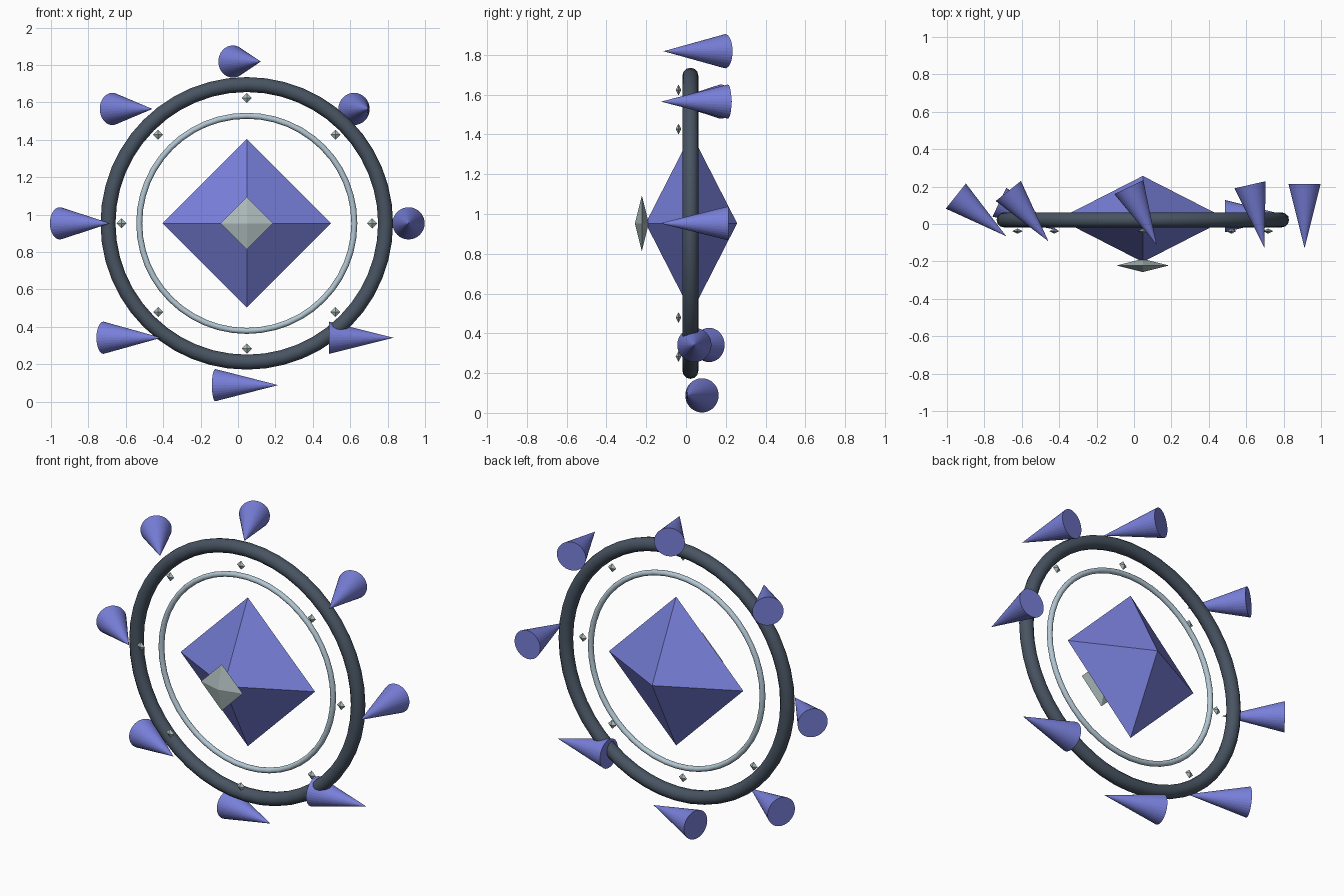
import bpy
import math
from mathutils import Vector

if "Cube" in bpy.data.objects:
    bpy.data.objects.remove(bpy.data.objects["Cube"])

CX, CY, CZ = 0.047, 0.022, 0.953   # shared centre of the rings


def material(name, rgb):
    m = bpy.data.materials.new(name)
    m.diffuse_color = (*rgb, 1.0)
    m.use_nodes = True
    m.node_tree.nodes["Principled BSDF"].inputs["Base Color"].default_value = m.diffuse_color
    return m


VIOLET = material("violet_blue", (0.19, 0.215, 0.70))
SLATE = material("dark_slate", (0.065, 0.089, 0.122))
SILVER = material("pale_silver_blue", (0.45, 0.57, 0.65))
CRYSTAL = material("pale_grey_green", (0.42, 0.50, 0.50))


def finish(name, mat, smooth=False):
    ob = bpy.context.object
    ob.name = name
    ob.data.name = name
    ob.data.materials.append(mat)
    if smooth:
        bpy.ops.object.shade_smooth_by_angle(angle=math.radians(40))
    return ob


def ring(name, major, minor, mat):
    bpy.ops.mesh.primitive_torus_add(
        major_radius=major, minor_radius=minor,
        major_segments=48, minor_segments=12,
        location=(CX, CY, CZ), rotation=(math.pi / 2, 0, 0))
    finish(name, mat, smooth=True)


def octahedron(name, centre, half, mat):
    mesh = bpy.data.meshes.new(name)
    a, b, c = half
    verts = [(a, 0, 0), (0, 0, c), (-a, 0, 0), (0, 0, -c), (0, -b, 0), (0, b, 0)]
    faces = []
    for i in range(4):
        j = (i + 1) % 4
        faces += [(i, j, 4), (j, i, 5)]
    mesh.from_pydata(verts, [], faces)
    ob = bpy.data.objects.new(name, mesh)
    ob.location = centre
    mesh.materials.append(mat)
    bpy.context.collection.objects.link(ob)


# Concentric rings
ring("outer_ring", 0.742, 0.040, SLATE)
ring("inner_ring", 0.575, 0.016, SILVER)

# Large centre crystal and the small flat one in front of it
octahedron("core_crystal", (CX, 0.027, CZ), (0.45, 0.23, 0.45), VIOLET)
octahedron("front_crystal", (CX, -0.222, CZ), (0.14, 0.035, 0.14), CRYSTAL)

for i in range(8):
    a = i * math.pi / 4
    radial = Vector((math.cos(a), 0, math.sin(a)))

    # Tiny studs between the rings
    octahedron(f"stud_{i + 1}", Vector((CX, -0.038, CZ)) + radial * 0.67,
               (0.027, 0.014, 0.027), CRYSTAL)

    # Spikes around the rim, each turned a step further from front to side
    turn = math.pi / 2 * (1 - i / 7)
    direction = Vector((math.cos(turn), -math.sin(turn), 0))
    bpy.ops.mesh.primitive_cone_add(
        vertices=32, radius1=0.086, depth=0.344,
        location=Vector((CX, 0.042, CZ)) + radial * 0.865,
        rotation=direction.to_track_quat('Z', 'Y').to_euler())
    finish(f"spike_{i + 1}", VIOLET)
